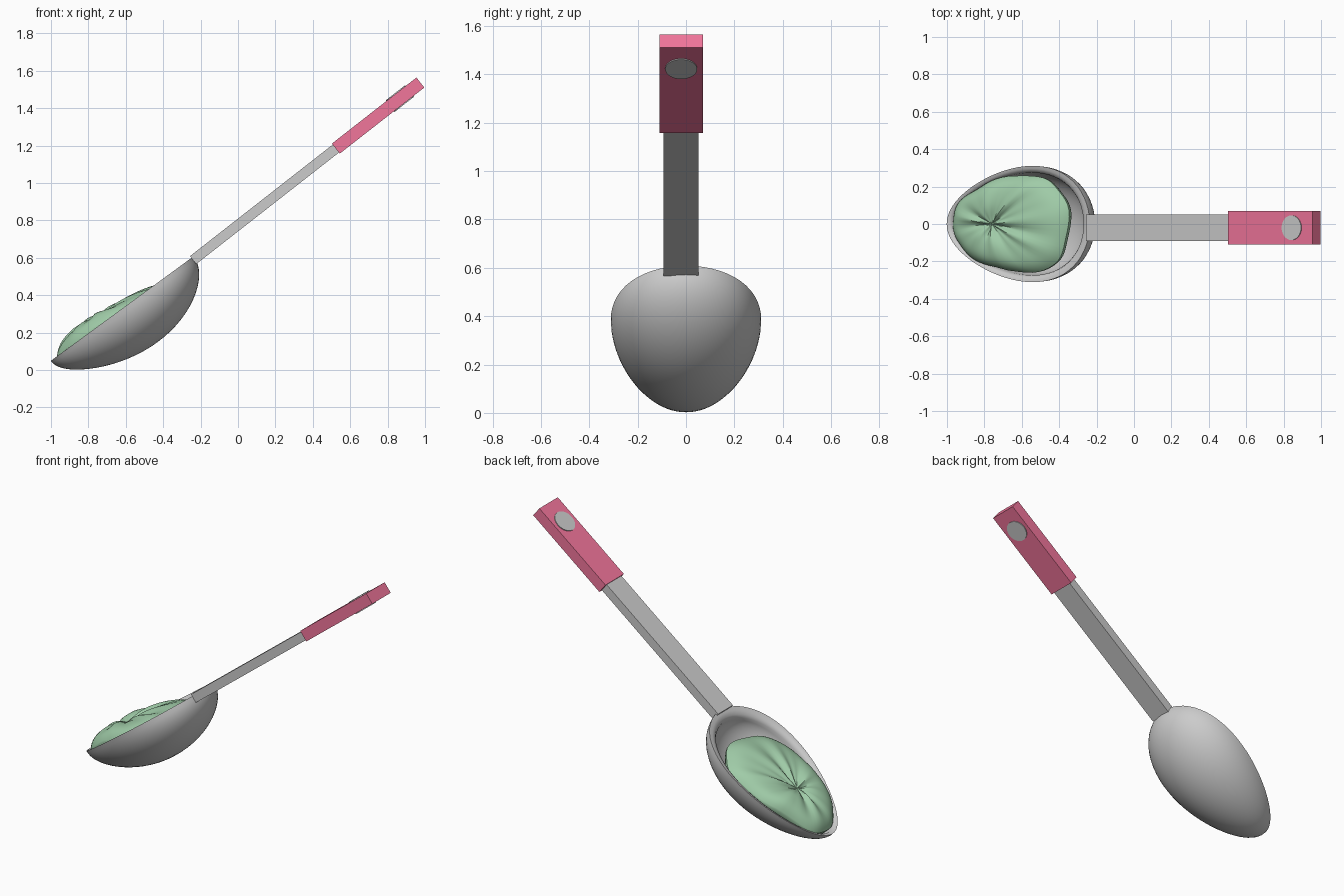
import bpy, bmesh, math
from math import sin, cos, pi, radians

if "Cube" in bpy.data.objects:
    bpy.data.objects.remove(bpy.data.objects["Cube"])

TILT = radians(36.2)      # slope of the bowl rim
SLOPE = radians(38)       # slope of the handle
N = 64                    # segments around bowl and filling


def material(name, rgb):
    m = bpy.data.materials.new(name)
    m.diffuse_color = (*rgb, 1)
    m.use_nodes = True
    m.node_tree.nodes["Principled BSDF"].inputs["Base Color"].default_value = m.diffuse_color
    return m


pink = material("pink", (0.88, 0.18, 0.33))
green = material("green", (0.35, 0.60, 0.39))


def skin(name, rings, start, end, mat=None):
    """Join rings of points into a closed surface with a pole at each end."""
    bm = bmesh.new()
    rows = [[bm.verts.new(p) for p in ring] for ring in rings]
    for a, b in zip(rows, rows[1:]):
        for i in range(N):
            j = (i + 1) % N
            bm.faces.new((a[i], a[j], b[j], b[i]))
    for pole, row in ((start, rows[0]), (end, rows[-1])):
        v = bm.verts.new(pole)
        for i in range(N):
            bm.faces.new((v, row[i], row[(i + 1) % N]))
    bmesh.ops.recalc_face_normals(bm, faces=bm.faces)
    me = bpy.data.meshes.new(name)
    bm.to_mesh(me)
    bm.free()
    ob = bpy.data.objects.new(name, me)
    bpy.context.collection.objects.link(ob)
    # local x runs from the bowl tip up along the rim
    ob.location = (-1, 0, 0.05)
    ob.rotation_euler = (0, -TILT, 0)
    if mat:
        me.materials.append(mat)
    bpy.ops.object.select_all(action='DESELECT')
    ob.select_set(True)
    bpy.context.view_layer.objects.active = ob
    bpy.ops.object.shade_smooth_by_angle(angle=radians(40))
    return ob


def egg(psi, c, a, b, d):
    """One level of an egg-shaped half shell, psi = 0 at the rim."""
    ring = []
    for i in range(N):
        f = 2 * pi * i / N
        t = cos(f) * cos(psi)
        ring.append((c + a * t, b * sin(f) * cos(psi) * (1 + 0.22 * t),
                     -d * sin(psi) * (1 + 0.12 * t - 0.12 * t * t)))
    return ring


def blend(p, q, k, drop):
    return [(a[0] + (b[0] - a[0]) * k, a[1] + (b[1] - a[1]) * k, -drop)
            for a, b in zip(p, q)]


# Bowl: outer shell, sloping rounded lip, inner shell
OUT = (0.472, 0.474, 0.304, 0.255)
INN = (0.455, 0.430, 0.268, 0.215)
levels = [radians(90 * k / 16) for k in range(16)]
outer = [egg(p, *OUT) for p in reversed(levels)]
inner = [egg(p, *INN) for p in levels]
lip = [blend(outer[-1], inner[0], 0.4, 0.003), blend(outer[-1], inner[0], 0.8, 0.012)]
inner = [[(x, y, z - 0.03 * (1 - k / 16)) for x, y, z in r] for k, r in enumerate(inner)]
skin("bowl", outer + lip + inner, (OUT[0], 0, -OUT[3]), (INN[0], 0, -INN[3]))

# Filling: wrinkled mound with a dimple, resting in the tip side of the bowl
DIMPLE = 0.32


def outline(f):
    c, s = cos(f), sin(f)
    u = 0.395 + 0.365 * math.copysign(abs(c) ** (0.75 if c > 0 else 1), c)
    y = 0.252 * math.copysign(abs(s) ** 0.9, s) * (1 + 0.2 * c)
    k = 1 + 0.018 * sin(5 * f + 0.6) + 0.012 * sin(8 * f)
    return 0.395 + (u - 0.395) * k, y * k


def mound(s):
    ring = []
    for i in range(N):
        f = 2 * pi * i / N
        bu, by = outline(f)
        u, y = DIMPLE + (bu - DIMPLE) * s, by * s
        w = 0.07 - 0.16 * max(u - 0.28, 0) - 0.12 * max(0.28 - u, 0)
        w -= 0.05 * s ** 8 + 0.25 * y * y
        w -= 0.03 * math.exp(-(s / 0.28) ** 2)
        w += (0.007 * sin(7 * f) + 0.005 * sin(11 * f + 1)) * math.sin(pi * s ** 0.6)
        ring.append((u, y, w))
    return ring


top = [mound(1 - (1 - k / 20) ** 1.3) for k in range(1, 21)]
skirt = []
for k in range(1, 8):
    q = k / 8
    shrink = math.sqrt(1 - q * q)
    skirt.append([(0.41 + (x - 0.41) * shrink, y * shrink, z * (1 - q) - 0.2 * q)
                  for x, y, z in top[-1]])
skin("filling", top + skirt, (DIMPLE, 0, 0.034), (0.41, 0, -0.2), green)


def along(x):
    """Point on the handle's centre line at a given x."""
    return (x, -0.02, 0.588 + (x + 0.24) * math.tan(SLOPE))


def bar(name, x0, x1, width, thick, mat=None):
    bpy.ops.mesh.primitive_cube_add(size=1, location=along((x0 + x1) / 2),
                                    rotation=(0, -SLOPE, 0))
    ob = bpy.context.object
    ob.name = name
    ob.scale = ((x1 - x0) / cos(SLOPE), width, thick)
    if mat:
        ob.data.materials.append(mat)


# Handle, grip and the round inlay passing through the grip
bar("handle", -0.24, 0.6, 0.144, 0.054)
bar("grip", 0.523, 0.975, 0.18, 0.068, pink)
bpy.ops.mesh.primitive_cylinder_add(vertices=32, radius=0.066, depth=0.078,
                                    location=along(0.865), rotation=(0, -SLOPE, 0))
bpy.context.object.name = "grip_inlay"
